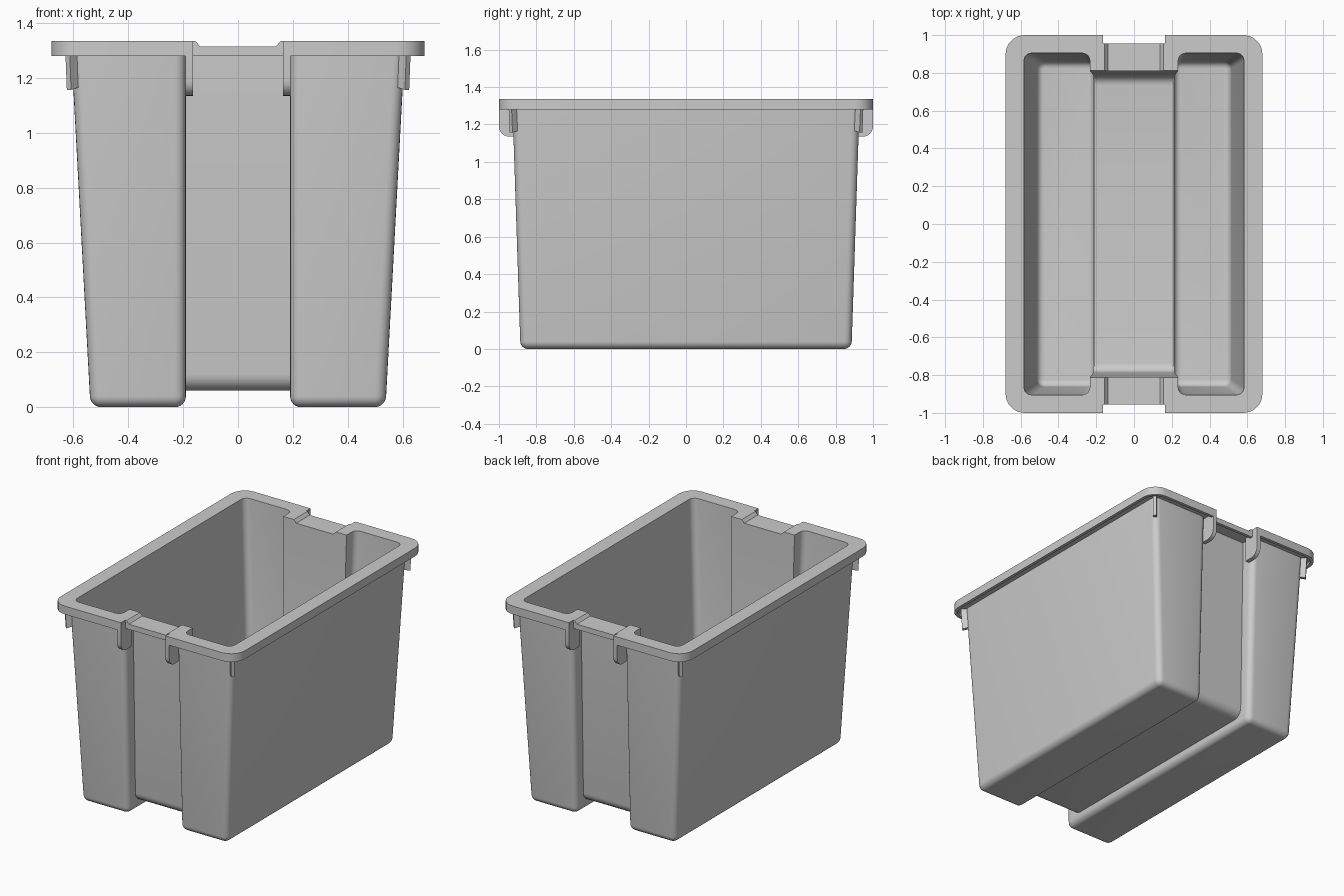
import bpy, bmesh, math
from mathutils import Matrix

if "Cube" in bpy.data.objects:
    bpy.data.objects.remove(bpy.data.objects["Cube"])


def mesh_object(name, bm):
    bmesh.ops.recalc_face_normals(bm, faces=bm.faces)
    me = bpy.data.meshes.new(name)
    bm.to_mesh(me)
    bm.free()
    ob = bpy.data.objects.new(name, me)
    bpy.context.collection.objects.link(ob)
    return ob


def rounded_rect(x0, x1, hy, r, n=5):
    pts = []
    for cx, cy, a0 in ((x1 - r, hy - r, 0), (x0 + r, hy - r, 90),
                       (x0 + r, r - hy, 180), (x1 - r, r - hy, 270)):
        for i in range(n + 1):
            a = math.radians(a0 + 90 * i / n)
            pts.append((cx + r * math.cos(a), cy + r * math.sin(a)))
    return pts


def loft(name, bottom, top, z0, z1, r, rb=0, side=1):
    """Tapered block: bottom/top are (x0, x1, half_y); rb rounds the lower edge."""
    levels = [(rb * (1 - math.sin(a)), z0 + rb * (1 - math.cos(a)))
              for a in (math.radians(15 * i) for i in range(7))] if rb else [(0, z0)]
    levels.append((0, z1))
    bm = bmesh.new()
    rings = []
    for inset, z in levels:
        t = (z - z0) / (z1 - z0)
        x0, x1, hy = (b + (c - b) * t for b, c in zip(bottom, top))
        pts = rounded_rect(x0 + inset, x1 - inset, hy - inset, max(r - inset, 0.006))
        rings.append([bm.verts.new((side * x, y, z)) for x, y in pts])
    for a, b in zip(rings, rings[1:]):
        for i in range(len(a)):
            j = (i + 1) % len(a)
            bm.faces.new((a[i], a[j], b[j], b[i]))
    bm.faces.new(rings[0])
    bm.faces.new(rings[-1])
    return mesh_object(name, bm)


def prism(name, pts, a, b, axis):
    """Extrude a profile along x (pts are y,z) or along y (pts are x,z)."""
    bm = bmesh.new()
    put = (lambda p, d: (d, p[0], p[1])) if axis == 'x' else (lambda p, d: (p[0], d, p[1]))
    lo = [bm.verts.new(put(p, a)) for p in pts]
    hi = [bm.verts.new(put(p, b)) for p in pts]
    for i in range(len(pts)):
        j = (i + 1) % len(pts)
        bm.faces.new((lo[i], lo[j], hi[j], hi[i]))
    bm.faces.new(lo)
    bm.faces.new(hi)
    return mesh_object(name, bm)


def box(name, x0, x1, y0, y1, z0, z1):
    return prism(name, [(x0, z0), (x1, z0), (x1, z1), (x0, z1)], y0, y1, 'y')


def combine(target, other, op, keep=False):
    mod = target.modifiers.new(op, 'BOOLEAN')
    mod.operation, mod.object, mod.solver = op, other, 'EXACT'
    bpy.context.view_layer.objects.active = target
    bpy.ops.object.modifier_apply(modifier=mod.name)
    if not keep:
        bpy.data.objects.remove(other)


# Tub outside: raised centre between two deeper lobes
body = loft('tub_body', (-0.25, 0.25, 0.81), (0.25 * -1, 0.25, 0.835), 0.06, 1.303, 0.008, 0.06)
for s in (-1, 1):
    combine(body, loft('lobe', (0.19, 0.538, 0.885), (0.19, 0.608, 0.928),
                       0, 1.302, 0.04, 0.04, s), 'UNION')

# Tub inside space, used to hollow both body and rim
inner = loft('inner_space', (-0.3, 0.3, 0.785), (-0.3, 0.3, 0.813), 0.085, 1.41, 0.008, 0.05)
for s in (-1, 1):
    combine(inner, loft('lobe', (0.212, 0.513, 0.86), (0.235, 0.586, 0.907),
                        0.025, 1.40, 0.04, 0.035, s), 'UNION')
inner.hide_render = True
combine(body, inner, 'DIFFERENCE', keep=True)

# Rim with hollow underside
rim = loft('rim', (-0.68, 0.68, 1), (-0.68, 0.68, 1), 1.28, 1.335, 0.1)
combine(rim, loft('under', (-0.66, 0.66, 0.98), (-0.66, 0.66, 0.98), 1.2, 1.3, 0.085), 'DIFFERENCE')
combine(rim, inner, 'DIFFERENCE')
# Lowered middle and hand notch at each end
combine(rim, prism('slot', [(-0.138, 1.315), (0.138, 1.315), (0.16, 1.341), (-0.16, 1.341)],
                   -1.1, 1.1, 'y'), 'DIFFERENCE')
for s in (-1, 1):
    y0, y1 = sorted((s * 0.955, s * 1.1))
    combine(rim, box('notch', -0.165, 0.165, y0, y1, 1.2, 1.4), 'DIFFERENCE')

parts = [body, rim]
for sy, end in ((-1, 'front'), (1, 'back')):
    # Grip lip along the notch
    y0, y1 = sorted((sy * 0.935, sy * 0.955))
    parts.append(box(end + '_grip_lip', -0.17, 0.17, y0, y1, 1.28, 1.314))
    for sx, lr in ((-1, 'left'), (1, 'right')):
        # Handle rib with rounded lower outer corner
        pts = [(sy * 0.89, 1.325), (sy * 0.89, 1.135)]
        for i in range(7):
            a = math.radians(-90 + 15 * i)
            pts.append((sy * (0.945 + 0.055 * math.cos(a)), 1.19 + 0.055 * math.sin(a)))
        pts.append((sy * 1.0, 1.325))
        x0, x1 = sorted((sx * 0.164, sx * 0.192))
        parts.append(prism(f'{end}_{lr}_handle_rib', pts, x0, x1, 'x'))
        # Diagonal stacking tab under the rim corner
        tab = prism(f'{end}_{lr}_corner_tab',
                    [(-0.03, 1.305), (-0.03, 1.17), (0.026, 1.157), (0.034, 1.305)],
                    -0.011, 0.011, 'y')
        tab.data.transform(Matrix.Translation((sx * 0.598, sy * 0.917, 0)) @
                           Matrix.Rotation(math.atan2(sy, sx), 4, 'Z'))
        parts.append(tab)

# Smooth shading with crisp edges
for ob in bpy.data.objects:
    ob.select_set(ob in parts)
bpy.context.view_layer.objects.active = body
bpy.ops.object.shade_smooth_by_angle(angle=math.radians(30))
